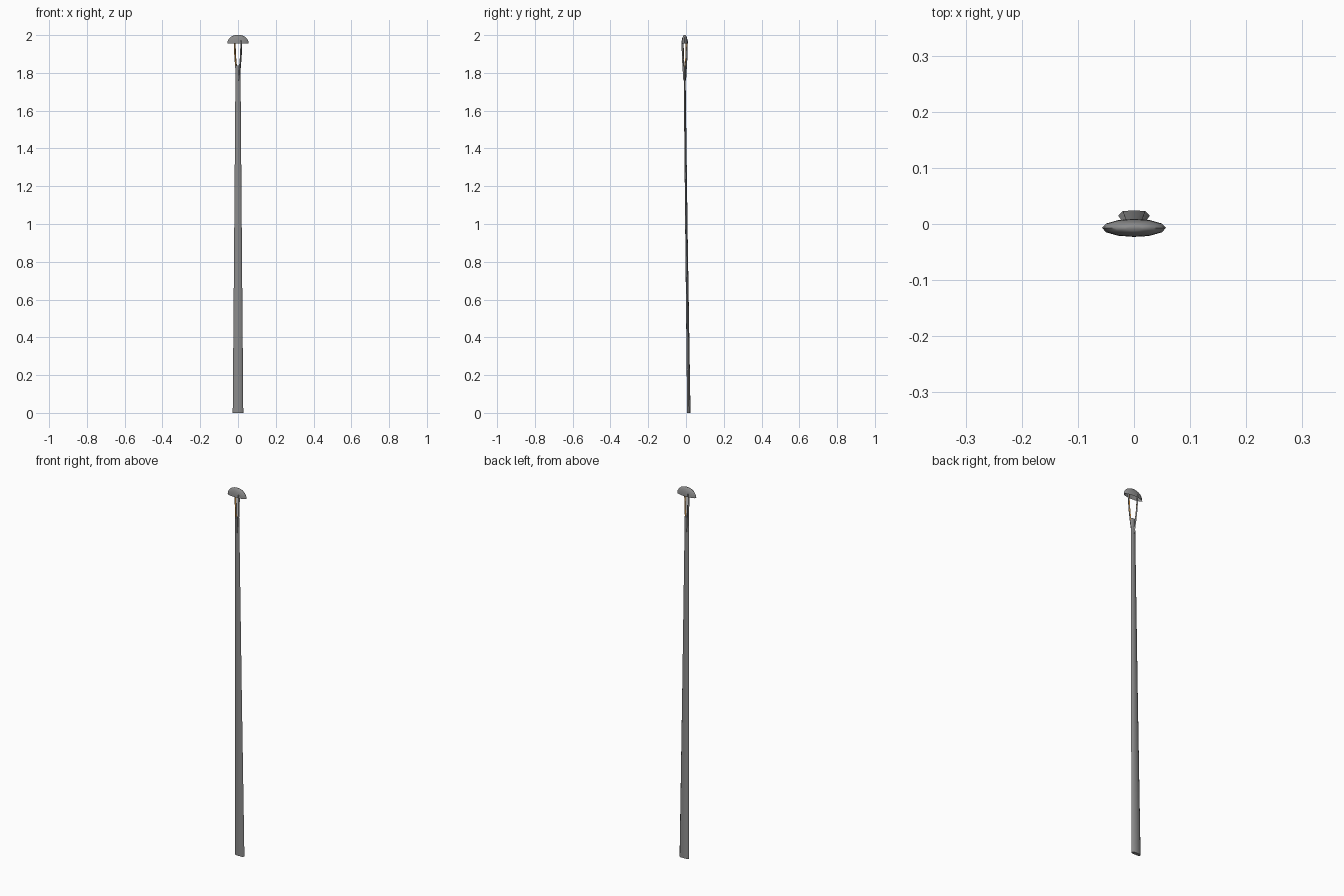
import bpy, bmesh, math
from mathutils import Vector

if "Cube" in bpy.data.objects:
    bpy.data.objects.remove(bpy.data.objects["Cube"])


def material(name, color):
    mat = bpy.data.materials.new(name)
    mat.diffuse_color = (*color, 1)
    mat.use_nodes = True
    mat.node_tree.nodes["Principled BSDF"].inputs["Base Color"].default_value = mat.diffuse_color
    return mat


DARK = material("dark_grey", (0.26, 0.26, 0.26))
ORANGE = material("orange", (0.8, 0.35, 0.06))


def loft(name, rings, mat, cap_start=True, smooth=None):
    """Skin a list of equal-length vertex rings."""
    bm = bmesh.new()
    rows = [[bm.verts.new(p) for p in ring] for ring in rings]
    n = len(rows[0])
    for a, b in zip(rows, rows[1:]):
        for i in range(n):
            j = (i + 1) % n
            bm.faces.new((a[i], a[j], b[j], b[i]))
    if cap_start:
        bm.faces.new(rows[0][::-1])
    bm.faces.new(rows[-1])
    bmesh.ops.recalc_face_normals(bm, faces=bm.faces)
    mesh = bpy.data.meshes.new(name)
    bm.to_mesh(mesh)
    bm.free()
    mesh.materials.append(mat)
    obj = bpy.data.objects.new(name, mesh)
    bpy.context.collection.objects.link(obj)
    if smooth:
        bpy.ops.object.select_all(action='DESELECT')
        bpy.context.view_layer.objects.active = obj
        obj.select_set(True)
        bpy.ops.object.shade_smooth_by_angle(angle=math.radians(smooth))
    return obj


def oval(cy, z, rx, ry, n):
    return [(rx * math.cos(math.tau * i / n), cy + ry * math.sin(math.tau * i / n), z)
            for i in range(n)]


# Flattened, tapering pole that leans slightly forward
SECTION = [(1, 0), (0.72, 0.92), (0, 1), (-0.72, 0.92),
           (-1, 0), (-0.72, -0.92), (0, -1), (0.72, -0.92)]
pole = [(0.0, 0.0150, 0.028, 0.0090), (0.9, 0.0030, 0.0205, 0.0065),
        (1.72, -0.0065, 0.014, 0.0050), (1.84, -0.0075, 0.013, 0.0050)]
loft("pole", [[(x * rx, cy + y * ry, z) for x, y in SECTION] for z, cy, rx, ry in pole],
     DARK, smooth=60)

# Two fork prongs spreading on a diagonal, with a thin coloured strip on one face each
OUT = Vector((0.84, -0.54, 0))
SIDE = Vector((0.54, 0.84, 0))
PATH = [(1.76, 0.004), (1.83, 0.012), (1.88, 0.017), (1.93, 0.020), (1.972, 0.021)]


def prong(name, sign, path, shift_in, shift_side, half_depth, half_width, mat):
    rings = []
    for z, off in path:
        c = Vector((0, -0.007, z)) + sign * (OUT * (off - shift_in) + SIDE * shift_side)
        rings.append([c + OUT * u * half_depth + SIDE * v * half_width
                      for u, v in ((1, 1), (-1, 1), (-1, -1), (1, -1))])
    loft(name, rings, mat)


for sign, side in ((1, "right"), (-1, "left")):
    prong(f"fork_prong_{side}", sign, PATH, 0, 0, 0.003, 0.0042, DARK)
    prong(f"prong_strip_{side}", sign, PATH[1:], 0.002, 0.0026, 0.0018, 0.002, ORANGE)

# Oval domed cap, open underneath
STEPS = 5
top = math.sin(math.pi / 2 * (STEPS - 1) / STEPS)
rings = []
for k in range(STEPS):
    t = math.pi / 2 * k / STEPS
    rings.append(oval(-0.007, 1.956 + 0.044 * math.sin(t) / top,
                      0.057 * math.cos(t), 0.016 * math.cos(t), 12))
loft("dome_cap", rings, DARK, cap_start=False, smooth=60)
